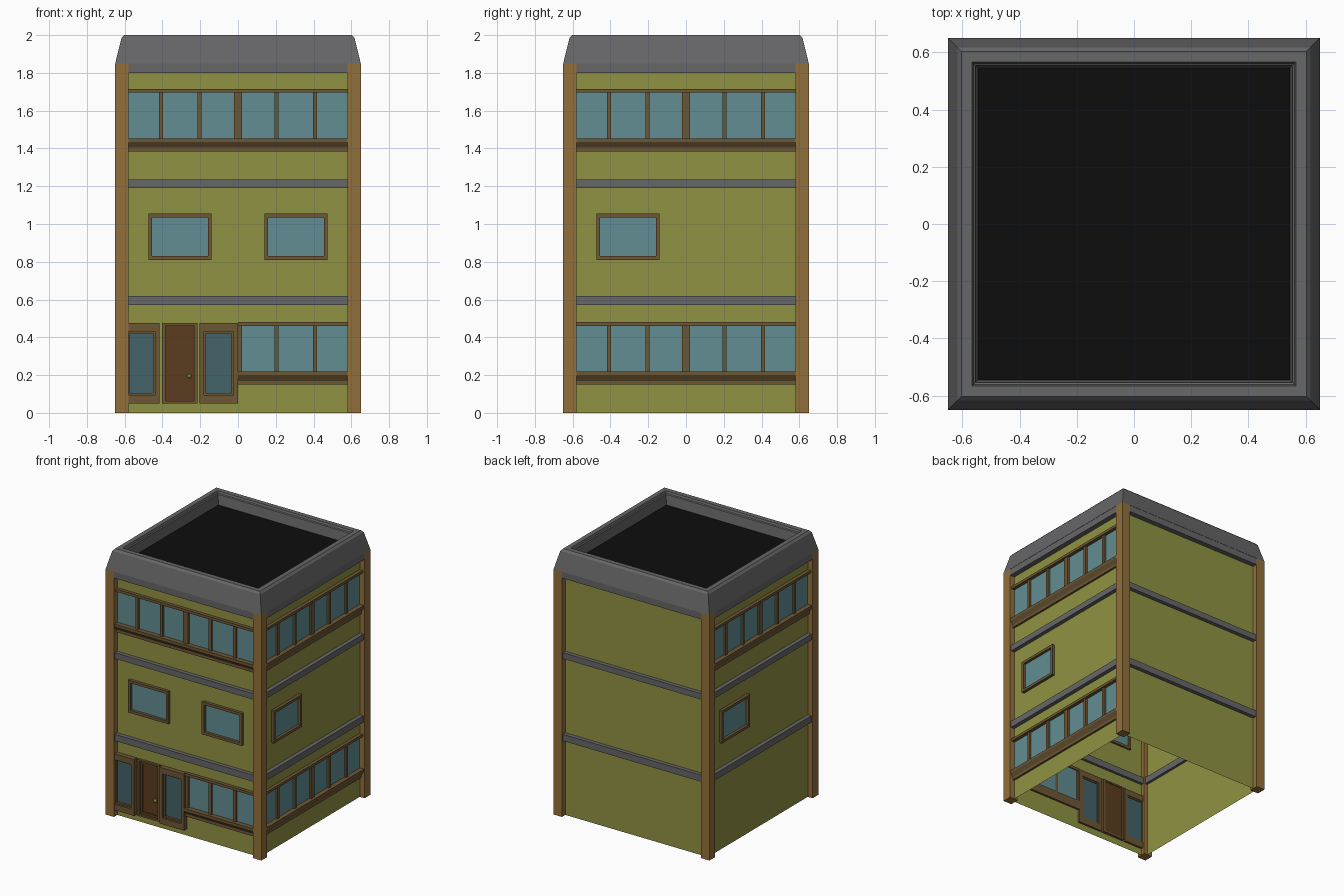
import bpy, bmesh
from math import pi

cube = bpy.data.objects.get("Cube")
if cube:
    bpy.data.objects.remove(cube)


def material(name, r, g, b):
    m = bpy.data.materials.new(name)
    m.use_nodes = True
    m.diffuse_color = (r, g, b, 1)
    m.node_tree.nodes["Principled BSDF"].inputs["Base Color"].default_value = (r, g, b, 1)
    return m


GREEN = material("olive_wall", .28, .29, .055)
GREY = material("grey_trim", .135, .135, .14)
BLACK = material("black_roof", .004, .004, .004)
WOOD = material("corner_wood", .29, .16, .043)
BROWN = material("brown_frame", .155, .095, .036)
DOOR = material("door_brown", .105, .045, .013)
GLASS = material("window_glass", .12, .27, .29)
DARK = material("entrance_glass", .058, .125, .142)
BRASS = material("brass_knob", .24, .24, .04)

WALL = .61          # distance of the walls from the centre
FRONT, LEFT, BACK, RIGHT = range(4)


def add(name, bm, mat, side=FRONT):
    bmesh.ops.recalc_face_normals(bm, faces=bm.faces)
    me = bpy.data.meshes.new(name)
    bm.to_mesh(me)
    bm.free()
    me.materials.append(mat)
    ob = bpy.data.objects.new(name, me)
    ob.rotation_euler.z = side * pi / 2
    bpy.context.collection.objects.link(ob)
    return ob


# Extrude a (distance outward, height) profile along a wall
def extrude(bm, profile, u0, u1):
    ends = [[bm.verts.new((u, -d, z)) for d, z in profile] for u in (u0, u1)]
    n = len(profile)
    for e in ends:
        bm.faces.new(e)
    for i in range(n):
        j = (i + 1) % n
        bm.faces.new((ends[0][i], ends[0][j], ends[1][j], ends[1][i]))


def box(bm, u0, u1, z0, z1, d0, d1):
    extrude(bm, [(d0, z0), (d1, z0), (d1, z1), (d0, z1)], u0, u1)


def solid(name, mat, side, *dims):
    bm = bmesh.new()
    box(bm, *dims)
    add(name, bm, mat, side)


def frame(name, mat, side, u0, u1, z0, z1, wu, wz, d0, d1):
    bm = bmesh.new()
    box(bm, u0, u0 + wu, z0, z1, d0, d1)
    box(bm, u1 - wu, u1, z0, z1, d0, d1)
    box(bm, u0 + wu, u1 - wu, z0, z0 + wz, d0, d1)
    box(bm, u0 + wu, u1 - wu, z1 - wz, z1, d0, d1)
    add(name, bm, mat, side)


# Thin wall sheet with rectangular openings
def wall(name, side, holes):
    us = sorted({-WALL, WALL} | {u for h in holes for u in h[:2]})
    zs = sorted({0, 1.85} | {z for h in holes for z in h[2:]})
    bm = bmesh.new()
    for a, b in zip(us, us[1:]):
        for c, d in zip(zs, zs[1:]):
            u, z = (a + b) / 2, (c + d) / 2
            if not any(h[0] < u < h[1] and h[2] < z < h[3] for h in holes):
                bm.faces.new([bm.verts.new((x, -WALL, y))
                              for x, y in ((a, c), (b, c), (b, d), (a, d))])
    bmesh.ops.remove_doubles(bm, verts=bm.verts, dist=.0001)
    add(name, bm, GREEN, side)


# Ribbon of panes with mullions, head rail and stepped sill
def ribbon(side, u0, base):
    bm = bmesh.new()
    z0, z1 = base + .21, base + .465
    for i in range(-3, 4):
        u = i * .204
        w = .02 if i == 0 else .011
        if u >= u0 - .01:
            box(bm, max(u - w, u0), min(u + w, .61), z0, z1, .6, .625)
    box(bm, u0, .6, z1 - .005, base + .48, .595, .635)
    extrude(bm, [(.595, base + .15), (.625, base + .15), (.625, base + .17),
                 (.645, base + .2), (.645, base + .218), (.595, base + .218)], u0, .6)
    add("ribbon_window_frame", bm, BROWN, side)
    solid("ribbon_window_glass", GLASS, side, u0, .6, z0, z1, .604, .609)
    return (u0, .6, base + .16, base + .47)


def small_window(side, u):
    h = .167
    frame("window_frame", BROWN, side, u - h, u + h, .81, 1.055, .02, .02, .595, .632)
    solid("window_glass", GLASS, side, u - h + .01, u + h - .01, .82, 1.045, .606, .612)
    return (u - h + .01, u + h - .01, .82, 1.045)


def sidelight(u0, u1):
    frame("sidelight_frame", BROWN, FRONT, u0, u1, .05, .475, .025, .045, .595, .645)
    frame("sidelight_bead", BROWN, FRONT, u0 + .025, u1 - .025, .095, .43, .01, .01, .6, .63)
    solid("sidelight_glass", DARK, FRONT, u0 + .02, u1 - .02, .09, .435, .606, .614)
    return (u0 + .01, u1 - .01, .06, .465)


# Walls with their windows
openings = {s: [] for s in range(4)}
for s in (FRONT, LEFT, RIGHT):
    openings[s] += [ribbon(s, -.6, 1.235), small_window(s, -.307)]
openings[FRONT] += [small_window(FRONT, .307), ribbon(FRONT, 0, 0),
                    sidelight(-.61, -.415), sidelight(-.205, 0),
                    (-.395, -.22, .055, .47)]
openings[LEFT].append(ribbon(LEFT, -.6, 0))
for s, label in enumerate(("front", "left", "back", "right")):
    wall(label + "_wall", s, openings[s])
    # Horizontal trim and corner post
    for z0, z1, d in ((.57, .62, .64), (1.19, 1.235, .64), (1.8, 1.85, .648)):
        solid("floor_band", GREY, s, -.6, .6, z0, z1, .59, d)
    solid("corner_post", WOOD, s, .58, .65, 0, 1.85, .58, .65)

# Entrance door
frame("door_frame", BROWN, FRONT, -.403, -.215, .05, .475, .018, .012, .59, .628)
solid("door_leaf", DOOR, FRONT, -.39, -.228, .058, .467, .596, .606)
frame("door_rails", DOOR, FRONT, -.385, -.233, .062, .463, .016, .02, .6, .613)
bm = bmesh.new()
bmesh.ops.create_uvsphere(bm, u_segments=12, v_segments=8, radius=.012)
knob = add("door_knob", bm, BRASS)
knob.location = (-.258, -.618, .195)
for p in knob.data.polygons:
    p.use_smooth = True

# Sloped parapet swept around the square plan
bm = bmesh.new()
profile = [(.58, 1.85), (.65, 1.85), (.617, 1.985), (.603, 2), (.567, 2),
           (.562, 1.985), (.555, 1.98), (.545, 1.905)]
rings = [[bm.verts.new((sx * r, sy * r, z))
          for sx, sy in ((1, 1), (-1, 1), (-1, -1), (1, -1))] for r, z in profile]
for a, b in zip(rings, rings[1:]):
    for i in range(4):
        j = (i + 1) % 4
        bm.faces.new((a[i], a[j], b[j], b[i]))
add("parapet", bm, GREY)

# Flat roof inside the parapet
solid("roof_deck", BLACK, FRONT, -.55, .55, 1.895, 1.906, -.55, .55)
